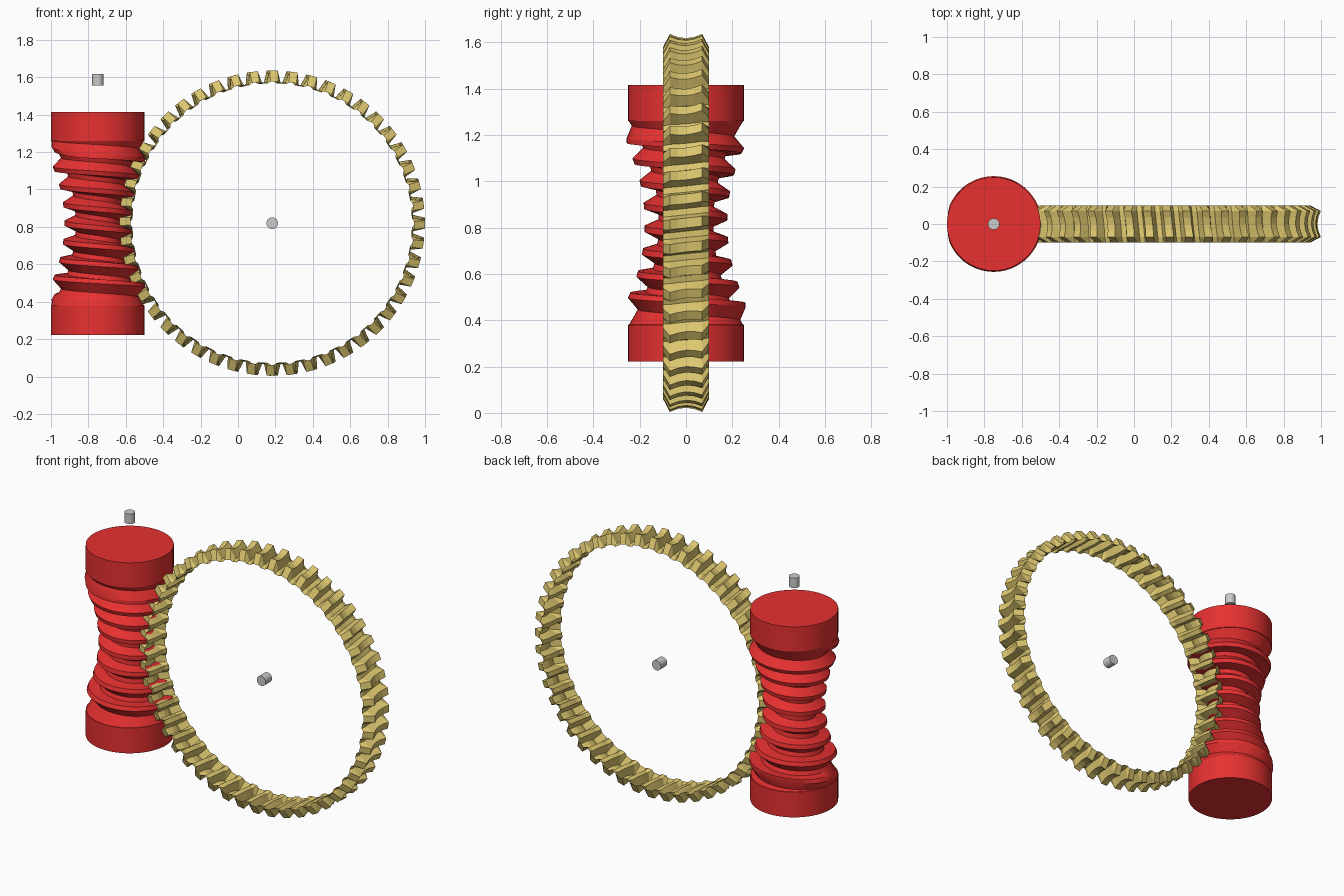
import bpy, bmesh, math
from math import sin, cos, pi

if "Cube" in bpy.data.objects:
    bpy.data.objects.remove(bpy.data.objects["Cube"])

TEETH = 48
PITCH = 2 * pi / TEETH
WHEEL_X, MID_Z, WORM_X = 0.183, 0.82, -0.75
DIST = WHEEL_X - WORM_X


def material(name, rgb):
    m = bpy.data.materials.new(name)
    m.diffuse_color = (*rgb, 1)
    m.use_nodes = True
    m.node_tree.nodes["Principled BSDF"].inputs["Base Color"].default_value = m.diffuse_color
    return m


def grid_object(name, columns, mat, loop=False, caps=False):
    """Skin a list of point columns with quads."""
    bm = bmesh.new()
    vs = [[bm.verts.new(p) for p in col] for col in columns]
    n = len(vs)
    for i in range(n if loop else n - 1):
        a, b = vs[i], vs[(i + 1) % n]
        for j in range(len(a) - 1):
            bm.faces.new((a[j], b[j], b[j + 1], a[j + 1]))
    bmesh.ops.remove_doubles(bm, verts=bm.verts, dist=1e-5)
    if caps:
        bmesh.ops.holes_fill(bm, edges=[e for e in bm.edges if e.is_boundary], sides=0)
    bmesh.ops.recalc_face_normals(bm, faces=bm.faces)
    me = bpy.data.meshes.new(name)
    bm.to_mesh(me)
    bm.free()
    me.materials.append(mat)
    ob = bpy.data.objects.new(name, me)
    bpy.context.collection.objects.link(ob)
    return ob


# Worm wheel: throated toothed rim, (y, root radius, tip radius)
half = [(0.0, 0.75, 0.798), (0.035, 0.751, 0.803), (0.07, 0.754, 0.816), (0.1, 0.747, 0.758)]
section = [(-y, r, t) for y, r, t in reversed(half[1:])] + half
rim = []
for k in range(TEETH):
    for phase, tip in ((-0.36, 0), (-0.2, 1), (0.2, 1), (0.36, 0)):
        col = []
        for y, root, top in section:
            a = PITCH * (k + phase) + 0.14 * y
            r = top if tip else root
            col.append((WHEEL_X + r * cos(a), y, MID_Z + r * sin(a)))
        rim.append(col)
grid_object("worm_wheel", rim, material("brass", (0.72, 0.57, 0.16)), loop=True)

# Hourglass worm: the thread profile follows the wheel's circle
ROOT, CREST, END, THREAD_END = 0.815, 0.755, 0.569, 0.515
SEGS = 48
worm = []
for s in range(SEGS + 1):
    th = 2 * pi * s / SEGS
    prof = [(0.25, 0.222), (0.25, 0.38)]
    for k in range(-7, 8):
        for phase, crest in ((-0.38, 0), (-0.13, 1), (0.13, 1), (0.38, 0)):
            centre = PITCH * (k + 0.5 - s / SEGS)
            a = max(-END, min(END, centre + PITCH * phase))
            h = max(0, min(1, (THREAD_END - abs(centre)) / 0.03 + 0.5)) * crest
            R = ROOT + (CREST - ROOT) * h
            prof.append((min(DIST - R * cos(a), 0.256), MID_Z + R * sin(a)))
    prof += [(0.25, 1.26), (0.25, 1.415)]
    worm.append([(WORM_X + r * cos(th), r * sin(th), z) for r, z in prof])
ob = grid_object("worm", worm, material("red", (0.8, 0.03, 0.03)), caps=True)
bpy.context.view_layer.objects.active = ob
ob.select_set(True)
bpy.ops.object.shade_smooth_by_angle(angle=math.radians(25))

# Short axle pins
for name, loc, rot in (("worm_pin", (WORM_X, 0, 1.587), 0),
                       ("wheel_pin", (WHEEL_X, 0, MID_Z), pi / 2)):
    bpy.ops.mesh.primitive_cylinder_add(vertices=24, radius=0.031, depth=0.062,
                                        location=loc, rotation=(rot, 0, 0))
    bpy.context.object.name = name
    bpy.ops.object.shade_smooth_by_angle()
